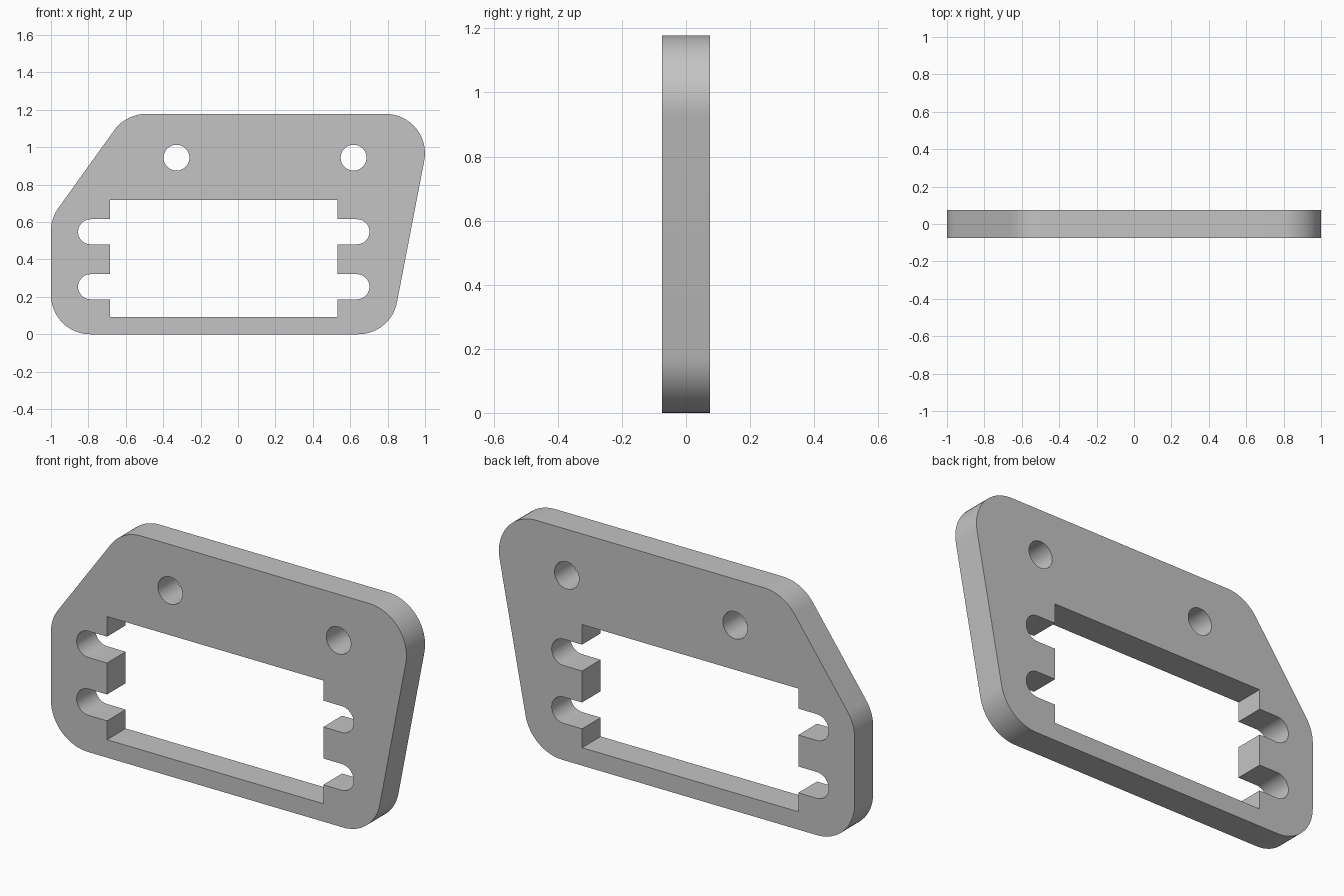
import bpy, bmesh, math
from mathutils import Vector

if "Cube" in bpy.data.objects:
    bpy.data.objects.remove(bpy.data.objects["Cube"], do_unlink=True)

THICKNESS = 0.15


def arc(cx, cz, r, start, sweep, steps):
    """Points along an arc, angles in radians."""
    return [(cx + r * math.cos(start + sweep * i / steps),
             cz + r * math.sin(start + sweep * i / steps)) for i in range(steps + 1)]


def rounded_polygon(corners, r, steps=16):
    """Convex counter-clockwise polygon with every corner filleted."""
    points = []
    for i, corner in enumerate(corners):
        p = Vector(corner)
        d_in = (p - Vector(corners[i - 1])).normalized()
        d_out = (Vector(corners[(i + 1) % len(corners)]) - p).normalized()
        turn = math.acos(d_in.dot(d_out))
        tangent = p - d_in * r * math.tan(turn / 2)
        centre = tangent + Vector((-d_in.y, d_in.x)) * r
        start = math.atan2(d_in.y, d_in.x) - math.pi / 2
        points += arc(centre.x, centre.y, r, start, turn, steps)
    return points


def window_outline(left, right, bottom, top, slot_heights, reach, r):
    """Rectangular window with round-ended slots on both sides."""
    points = [(left, bottom), (right, bottom)]
    for z in slot_heights:
        points += [(right, z - r)]
        points += arc(right + reach, z, r, -math.pi / 2, math.pi, 20)
        points += [(right, z + r)]
    points += [(right, top), (left, top)]
    for z in reversed(slot_heights):
        points += [(left, z + r)]
        points += arc(left - reach, z, r, math.pi / 2, math.pi, 20)
        points += [(left, z - r)]
    return points


# Plate outline, slotted window and two bolt holes
outline = rounded_polygon([(-1, 0), (0.817, 0), (1.044, 1.178),
                           (-0.599, 1.178), (-1, 0.62)], 0.21)
window = window_outline(-0.684, 0.532, 0.091, 0.717, [0.254, 0.548], 0.104, 0.067)
holes = [arc(x, 0.944, 0.069, 0, math.tau, 48)[:-1] for x in (-0.329, 0.618)]

# Filled profile extruded to a solid plate
profile = bpy.data.curves.new("mounting_plate", "CURVE")
profile.dimensions = "2D"
profile.fill_mode = "BOTH"
profile.extrude = THICKNESS / 2
for loop in [outline, window] + holes:
    spline = profile.splines.new("POLY")
    spline.points.add(len(loop) - 1)
    for point, (x, z) in zip(spline.points, loop):
        point.co = (x, z, 0, 1)
    spline.use_cyclic_u = True
plate = bpy.data.objects.new("mounting_plate", profile)
plate.rotation_euler.x = math.pi / 2
bpy.context.collection.objects.link(plate)
bpy.ops.object.select_all(action="DESELECT")
plate.select_set(True)
bpy.context.view_layer.objects.active = plate
bpy.ops.object.convert(target="MESH")
plate = bpy.context.object
bpy.ops.object.transform_apply(location=False, rotation=True, scale=False)

# Weld the caps to the walls
bm = bmesh.new()
bm.from_mesh(plate.data)
bmesh.ops.remove_doubles(bm, verts=bm.verts, dist=0.0001)
bmesh.ops.recalc_face_normals(bm, faces=bm.faces)
bm.to_mesh(plate.data)
bm.free()
bpy.ops.object.shade_smooth_by_angle(angle=math.radians(30))

# Plain grey material
grey = bpy.data.materials.new("plain_grey")
grey.use_nodes = True
colour = (0.55, 0.55, 0.55, 1)
grey.diffuse_color = colour
grey.node_tree.nodes["Principled BSDF"].inputs["Base Color"].default_value = colour
plate.data.materials.clear()
plate.data.materials.append(grey)
